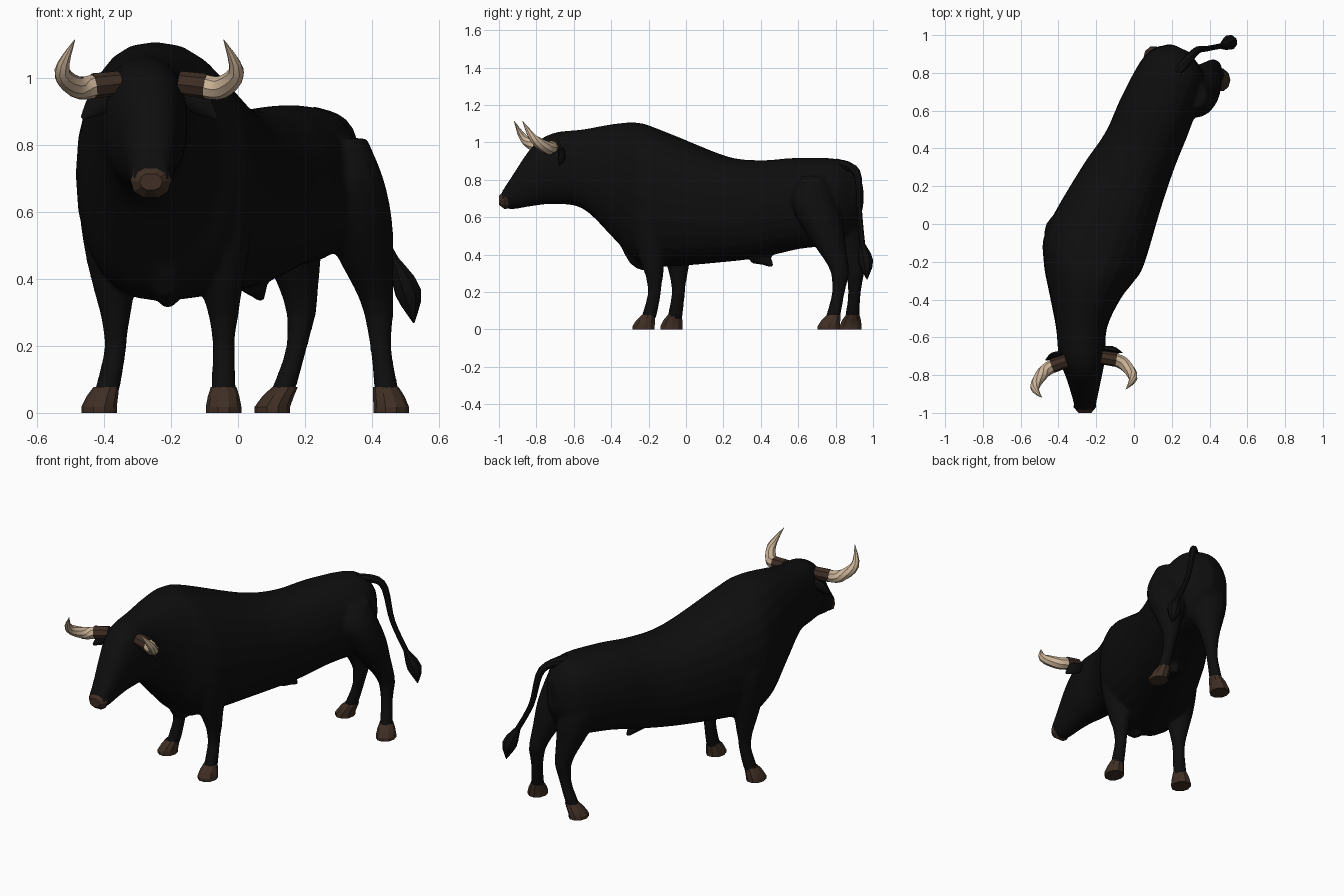
import bpy, bmesh, math
from mathutils import Vector

if "Cube" in bpy.data.objects:
    bpy.data.objects.remove(bpy.data.objects["Cube"])


def material(name, rgb):
    m = bpy.data.materials.new(name)
    m.diffuse_color = (*rgb, 1)
    m.use_nodes = True
    m.node_tree.nodes["Principled BSDF"].inputs["Base Color"].default_value = m.diffuse_color
    return m


BLACK = material("black hide", (0.0042, 0.0042, 0.0042))
BROWN = material("brown hoof", (0.05, 0.028, 0.018))
CREAM = material("cream horn", (0.60, 0.45, 0.31))


def spline(keys, steps):
    """Catmull-Rom interpolation of parameter rows."""
    out = []
    for i in range(len(keys) - 1):
        a, b = keys[max(i - 1, 0)], keys[i]
        c, d = keys[i + 1], keys[min(i + 2, len(keys) - 1)]
        for s in range(steps):
            t = s / steps
            out.append([0.5 * (2 * q + (r - p) * t + (2 * p - 5 * q + 4 * r - w) * t * t
                               + (3 * q - p - 3 * r + w) * t ** 3)
                        for p, q, r, w in zip(a, b, c, d)])
    out.append(list(keys[-1]))
    return out


def loft(name, rings, mat, angle=40):
    bm = bmesh.new()
    loops = [[bm.verts.new(p) for p in ring] for ring in rings]
    n = len(loops[0])
    for a, b in zip(loops, loops[1:]):
        for i in range(n):
            j = (i + 1) % n
            bm.faces.new((a[i], a[j], b[j], b[i]))
    bm.faces.new(loops[0][::-1])
    bm.faces.new(loops[-1])
    bmesh.ops.recalc_face_normals(bm, faces=bm.faces)
    mesh = bpy.data.meshes.new(name)
    bm.to_mesh(mesh)
    bm.free()
    ob = bpy.data.objects.new(name, mesh)
    bpy.context.collection.objects.link(ob)
    mesh.materials.append(mat)
    bpy.ops.object.select_all(action='DESELECT')
    ob.select_set(True)
    bpy.context.view_layer.objects.active = ob
    bpy.ops.object.shade_smooth_by_angle(angle=math.radians(angle))
    return ob


def angles(n):
    return [2 * math.pi * i / n for i in range(n)]


def power(v, p):
    return math.copysign(abs(v) ** p, v)


def upright(row, n=24):
    """Vertical section: x, y, yaw in degrees, half width, top, bottom."""
    x, y, yaw, w, top, bot = row
    a, mid, h = math.radians(yaw), (top + bot) / 2, (top - bot) / 2
    return [(x + w * power(math.cos(t), .85) * math.cos(a),
             y - w * power(math.cos(t), .85) * math.sin(a),
             mid + h * power(math.sin(t), .92)) for t in angles(n)]


def flat(p, z, rx, ry, n=14):
    """Level oval section around a 2D point."""
    return [(p.x + rx * math.cos(t), p.y + ry * math.sin(t), z) for t in angles(n)]


def tube(name, keys, mat, n=8, steps=3, squash=1.0):
    """Round tube through rows of x, y, z, radius."""
    rows = spline(keys, steps)
    pts = [Vector(r[:3]) for r in rows]
    rings = []
    for i, p in enumerate(pts):
        d = (pts[min(i + 1, len(pts) - 1)] - pts[max(i - 1, 0)]).normalized()
        u = d.cross(Vector((0.3, 1, 0.1))).normalized()
        v = d.cross(u)
        r = max(rows[i][3], 0.001)
        rings.append([p + u * r * math.cos(t) + v * r * squash * math.sin(t) for t in angles(n)])
    return loft(name, rings, mat)


# Trunk, neck and head in one sweep from rump to nose
trunk = [
    (.25, .93, 25, .05, .80, .62), (.22, .83, 25, .17, .905, .47),
    (.12, .60, 25, .20, .918, .43), (.035, .40, 25, .205, .905, .385),
    (-.065, .20, 25, .235, .93, .36), (-.205, -.12, 20, .275, 1.06, .335),
    (-.24, -.25, 13, .245, 1.105, .35), (-.26, -.38, 5, .19, 1.10, .48),
    (-.278, -.55, 0, .135, 1.07, .645), (-.275, -.71, 0, .122, 1.05, .67),
    (-.265, -.82, 0, .092, .98, .66), (-.26, -.93, 0, .064, .82, .643),
    (-.26, -.985, 0, .052, .735, .655),
]
parts = [loft("body", [upright(r) for r in spline(trunk, 4)], BLACK)]

# Leg profiles: height, place along hip (0) - joint (1) - toe (2), radius
front_profile = [(.80, 0, .05), (.66, 0, .10), (.50, .2, .088), (.38, .5, .064),
                 (.28, 1, .043), (.20, 1, .033), (.075, 1.6, .037), (.04, 2, .036)]
hind_profile = [(.82, 0, .06), (.70, 0, .11), (.57, .3, .108), (.44, .65, .077),
                (.34, .93, .052), (.20, 1.2, .032), (.075, 1.75, .036), (.04, 2, .036)]


def leg(name, profile, hip, joint, toe):
    hip, joint, toe = Vector(hip), Vector(joint), Vector(toe)
    rings = []
    for z, f, r in spline(profile, 3):
        p = hip.lerp(joint, f) if f < 1 else joint.lerp(toe, f - 1)
        rings.append(flat(p, z, r, r * 1.08))
    parts.append(loft(name + "_leg", rings, BLACK))
    # hoof slopes from a wide sole at the toe back to the pastern
    step = toe - joint
    sole, top = toe + step * .25, toe - step * .3
    loft(name + "_hoof", [flat(sole, 0, .053, .062, 10), flat(sole, .018, .053, .062, 10),
                          flat(toe, .05, .047, .053, 10), flat(top, .078, .038, .038, 10)], BROWN, 25)


leg("front_left", front_profile, (-.375, -.05), (-.365, -.04), (-.405, -.07))
leg("front_right", front_profile, (-.055, -.20), (-.043, -.168), (-.043, -.215))
leg("hind_left", hind_profile, (.13, .79), (.19, .905), (.12, .885))
leg("hind_right", hind_profile, (.325, .68), (.42, .825), (.45, .775))

# Brisket fold and belly sheath
parts.append(tube("brisket", [(-.22, -.33, .52, .05), (-.21, -.26, .38, .05), (-.21, -.20, .33, .022)], BLACK))
parts.append(tube("sheath", [(.04, .36, .40, .05), (.055, .42, .375, .035), (.07, .465, .335, .01)], BLACK))

# Fuse the black parts into one continuous hide
bpy.ops.object.select_all(action='DESELECT')
for p in parts:
    p.select_set(True)
body = parts[0]
bpy.context.view_layer.objects.active = body
bpy.ops.object.join()
remesh = body.modifiers.new("fuse", 'REMESH')
remesh.mode = 'VOXEL'
remesh.voxel_size = 0.011
remesh.use_smooth_shade = True
smooth = body.modifiers.new("soften", 'SMOOTH')
smooth.factor = 0.5
smooth.iterations = 4

# Muzzle pad
pad = [(-.26, -.945, 0, .054, .745, .648), (-.26, -.968, 0, .061, .748, .640),
       (-.26, -1.0, 0, .034, .715, .665)]
loft("muzzle", [upright(r, 10) for r in pad], BROWN, 20)

# Horns, horn roots and ears, mirrored about the head with a slight turn
MID = -.265


def side(rows, s):
    return [(MID + s * u, y + s * u * .1, z, r) for u, y, z, r in rows]


root = [(.09, -.715, .985, .036), (.168, -.735, .976, .038)]
horn = [(.16, -.733, .976, .035), (.215, -.765, .972, .034), (.26, -.84, 1.02, .024),
        (.222, -.897, 1.115, .001)]
ear = [(.10, -.67, .955, .02), (.15, -.68, .925, .037), (.20, -.70, .88, .006)]
for label, s in (("left", -1), ("right", 1)):
    tube(label + "_horn_root", side(root, s), BROWN)
    tube(label + "_horn", side(horn, s), CREAM, steps=4)
    tube(label + "_ear", side(ear, s), BLACK, squash=.5)

# Tail and tuft
tube("tail", [(.23, .80, .885, .03), (.325, .912, .84, .021), (.385, .928, .62, .015),
              (.475, .945, .44, .015)], BLACK, steps=5)
tube("tail_tuft", [(.465, .94, .46, .014), (.508, .962, .36, .041), (.525, .968, .268, .002)], BLACK)
